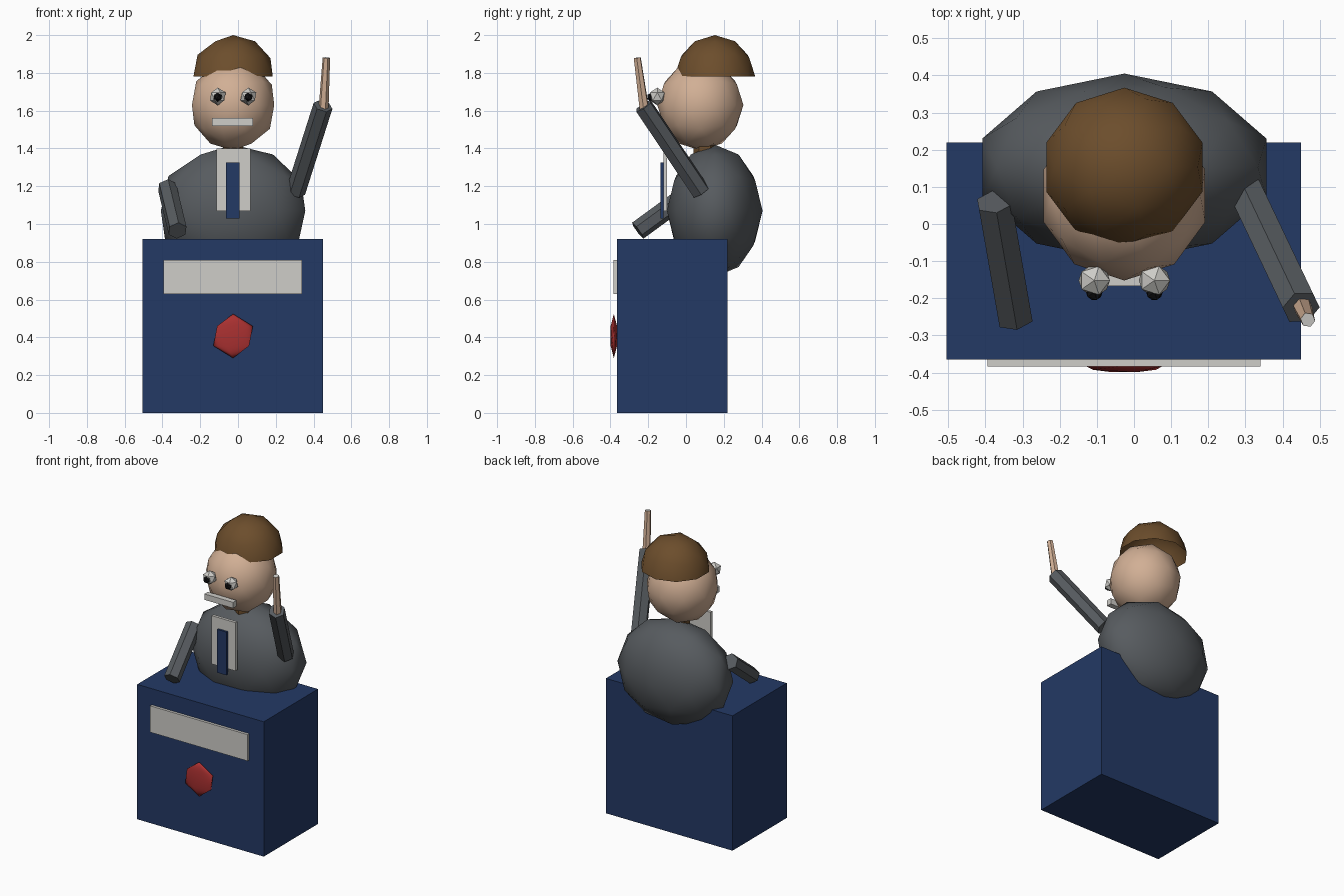
import bpy, bmesh
from mathutils import Vector

if "Cube" in bpy.data.objects:
    bpy.data.objects.remove(bpy.data.objects["Cube"], do_unlink=True)


def material(name, rgb):
    mat = bpy.data.materials.new(name)
    mat.use_nodes = True
    mat.diffuse_color = (*rgb, 1)
    mat.node_tree.nodes["Principled BSDF"].inputs["Base Color"].default_value = (*rgb, 1)
    return mat


NAVY = material("navy blue", (0.017, 0.041, 0.13))
SUIT = material("charcoal grey", (0.095, 0.105, 0.115))
SKIN = material("skin", (0.64, 0.43, 0.30))
BROWN = material("hair brown", (0.15, 0.075, 0.025))
WHITE = material("off white", (0.62, 0.61, 0.58))
RED = material("red", (0.40, 0.03, 0.03))
BLACK = material("black", (0.006, 0.006, 0.007))


def finish(obj, name, mat):
    obj.name = name
    obj.data.name = name
    obj.data.materials.append(mat)
    return obj


def box(name, mat, x, y, z):
    """Box spanning the given (min, max) ranges."""
    spans = (x, y, z)
    bpy.ops.mesh.primitive_cube_add(size=1, location=[(a + b) / 2 for a, b in spans])
    obj = bpy.context.object
    obj.scale = [b - a for a, b in spans]
    return finish(obj, name, mat)


def ball(name, mat, center, radii, detail=2, smooth=True):
    bpy.ops.mesh.primitive_ico_sphere_add(subdivisions=detail, radius=1, location=center)
    obj = bpy.context.object
    obj.scale = radii
    if smooth:
        bpy.ops.object.shade_smooth()
    return finish(obj, name, mat)


def limb(name, mat, start, end, r1, r2):
    """Six-sided rod between two points."""
    start, end = Vector(start), Vector(end)
    axis = end - start
    bpy.ops.mesh.primitive_cone_add(vertices=6, radius1=r1, radius2=r2, depth=axis.length,
                                    location=(start + end) / 2,
                                    rotation=axis.to_track_quat('Z', 'Y').to_euler())
    return finish(bpy.context.object, name, mat)


MID = -0.026  # centre line of the figure

# Podium with sign and seal
box("podium", NAVY, (-0.505, 0.45), (-0.365, 0.22), (0, 0.92))
box("podium_sign", WHITE, (-0.395, 0.34), (-0.383, -0.36), (0.63, 0.81))
ball("podium_seal", RED, (MID, -0.382, 0.407), (0.117, 0.02, 0.117), detail=1)

# Torso, shirt front and tie
ball("torso", SUIT, (MID, 0.152, 1.07), (0.402, 0.253, 0.35))
box("shirt_front", WHITE, (-0.115, 0.065), (-0.12, -0.1), (1.07, 1.40))
box("tie", NAVY, (-0.063, 0.007), (-0.134, -0.118), (1.03, 1.325))

# Head and neck
limb("neck", BROWN, (MID, 0.1, 1.34), (MID, 0.1, 1.425), 0.06, 0.06)
ball("head", SKIN, (MID, 0.076, 1.63), (0.229, 0.228, 0.24))
box("mouth", WHITE, (-0.137, 0.08), (-0.167, -0.13), (1.52, 1.56))

# Hair: open upper half of a ball
hair = ball("hair", BROWN, (MID, 0.153, 1.78), (0.221, 0.214, 0.22))
bm = bmesh.new()
bm.from_mesh(hair.data)
bmesh.ops.delete(bm, geom=[v for v in bm.verts if v.co.z < -0.01], context='VERTS')
bm.to_mesh(hair.data)
bm.free()

# Eyes
for side, dx in (("right", -0.081), ("left", 0.081)):
    x = MID + dx
    ball(side + "_eye", WHITE, (x, -0.152, 1.675), (0.047, 0.045, 0.047), 1, False)
    ball(side + "_pupil", BLACK, (x, -0.183, 1.672), (0.025, 0.025, 0.025), 1, False)

# Arms: right resting on the podium, left raised with a pointing finger
limb("right_arm", SUIT, (-0.375, 0.06, 1.195), (-0.32, -0.255, 0.965), 0.052, 0.052)
limb("left_arm", SUIT, (0.305, 0.08, 1.17), (0.45, -0.225, 1.625), 0.052, 0.052)
finger = limb("left_finger", SKIN, (0.452, -0.218, 1.59), (0.468, -0.258, 1.88), 0.027, 0.02)
finger.data.materials.append(WHITE)
for face in finger.data.polygons:
    if face.normal.z > 0.9:
        face.material_index = 1
